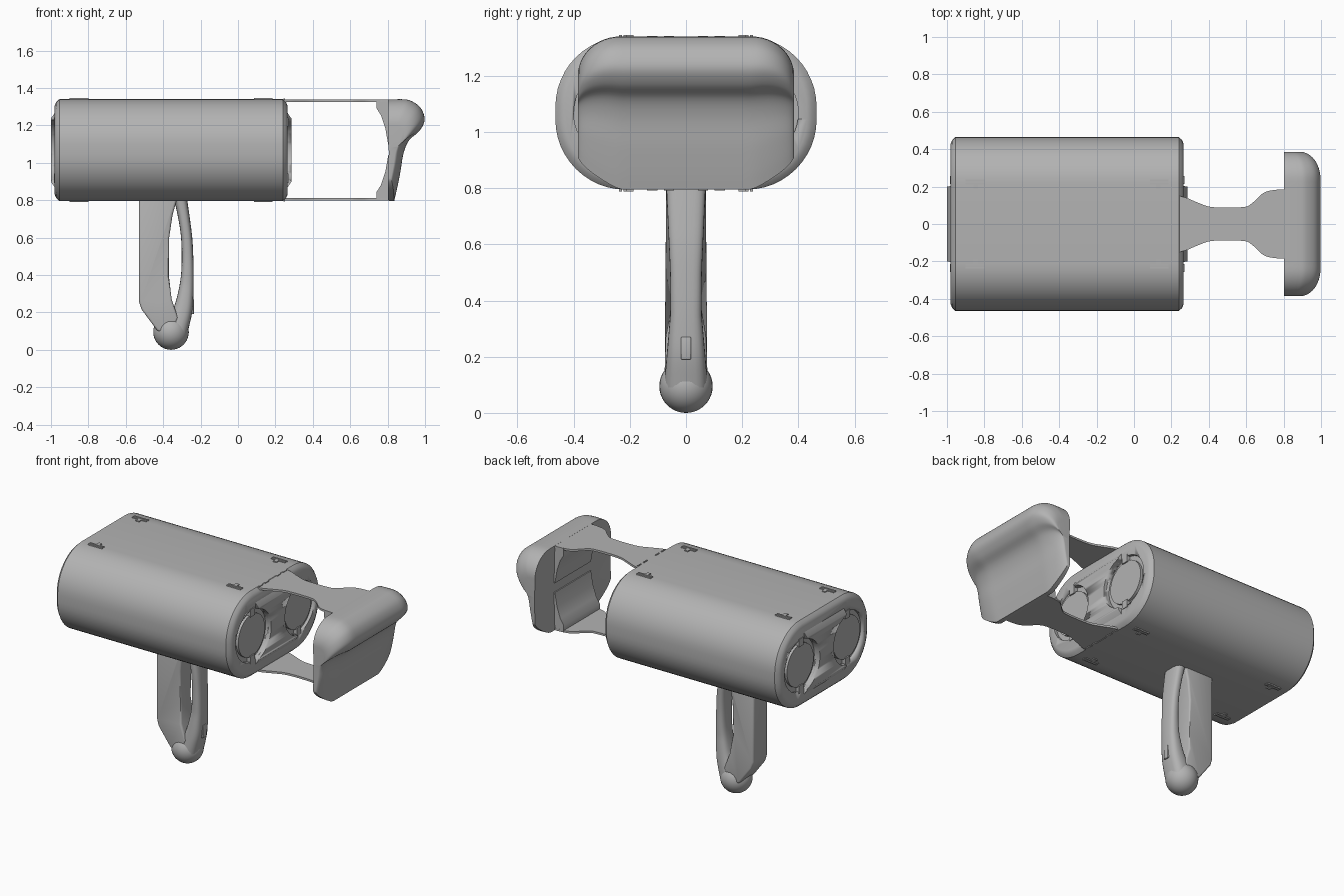
import bpy, bmesh, math
from mathutils import Vector, Matrix

cube = bpy.data.objects.get("Cube")
if cube:
    bpy.data.objects.remove(cube, do_unlink=True)

grey = bpy.data.materials.new("plain grey")
grey.diffuse_color = (0.45, 0.45, 0.45, 1)
grey.use_nodes = True
grey.node_tree.nodes["Principled BSDF"].inputs["Base Color"].default_value = (0.45, 0.45, 0.45, 1)

MID_Z = 1.0675   # centre height of the housing


def finish(name, bm, bevel=0.0, angle=35):
    bmesh.ops.recalc_face_normals(bm, faces=bm.faces)
    me = bpy.data.meshes.new(name)
    bm.to_mesh(me)
    bm.free()
    ob = bpy.data.objects.new(name, me)
    bpy.context.collection.objects.link(ob)
    me.materials.append(grey)
    bpy.ops.object.select_all(action='DESELECT')
    ob.select_set(True)
    bpy.context.view_layer.objects.active = ob
    if bevel:
        mod = ob.modifiers.new("Bevel", 'BEVEL')
        mod.width, mod.segments, mod.limit_method = bevel, 3, 'ANGLE'
        bpy.ops.object.modifier_apply(modifier=mod.name)
    bpy.ops.object.shade_smooth_by_angle(angle=math.radians(angle))
    return ob


def loft(name, rings, bevel=0.0, angle=35):
    """Skin closed rings of equal length and cap both ends."""
    bm = bmesh.new()
    vs = [[bm.verts.new(p) for p in ring] for ring in rings]
    n = len(vs[0])
    for a, b in zip(vs, vs[1:]):
        for i in range(n):
            bm.faces.new((a[i], a[(i + 1) % n], b[(i + 1) % n], b[i]))
    bm.faces.new(vs[0])
    bm.faces.new(vs[-1])
    return finish(name, bm, bevel, angle)


def box(name, x, y, z, bevel=0.0):
    rings = [[(u, y[0], z[0]), (u, y[1], z[0]), (u, y[1], z[1]), (u, y[0], z[1])] for u in x]
    return loft(name, rings, bevel)


def rod_x(name, x0, x1, y, z, r, n=48):
    circle = [(y + r * math.cos(2 * math.pi * i / n), z + r * math.sin(2 * math.pi * i / n)) for i in range(n)]
    return loft(name, [[(x, a, b) for a, b in circle] for x in (x0, x1)])


def smooth(points, steps=6):
    """Catmull-Rom curve through the points."""
    p = [Vector(q) for q in points]
    p = [2 * p[0] - p[1]] + p + [2 * p[-1] - p[-2]]
    out = []
    for a, b, c, d in zip(p, p[1:], p[2:], p[3:]):
        for k in range(steps):
            t = k / steps
            out.append(0.5 * (2 * b + (c - a) * t + (2 * a - 5 * b + 4 * c - d) * t * t
                              + (3 * b - a - 3 * c + d) * t ** 3))
    return out + [p[-2]]


def rounded_ring(x, inset, n=12):
    """Rounded rectangle across the housing at x."""
    r = 0.25 - inset
    ring = []
    for k, (sy, sz) in enumerate(((1, 1), (-1, 1), (-1, -1), (1, -1))):
        for i in range(n + 1):
            a = math.pi / 2 * (k + i / n)
            ring.append((x, sy * 0.215 + r * math.cos(a), MID_Z + sz * 0.0225 + r * math.sin(a)))
    return ring


# Housing with a softened rim at both ends
housing = loft("housing", [rounded_ring(x, i) for x, i in (
    (-0.98, 0.035), (-0.972, 0.016), (-0.955, 0.0), (0.24, 0.0), (0.257, 0.016), (0.265, 0.035))])


def cut(target, cutter):
    cutter.hide_render = True
    bpy.context.view_layer.objects.active = target
    mod = target.modifiers.new("Cut", 'BOOLEAN')
    mod.operation, mod.object, mod.solver = 'DIFFERENCE', cutter, 'EXACT'
    bpy.ops.object.modifier_apply(modifier=mod.name)
    bpy.data.objects.remove(cutter, do_unlink=True)


# End details: raised bridge, round recesses, discs and notch tabs
for side, end, s in (("right", -0.98, -1), ("left", 0.265, 1)):
    bridge = loft(f"{side}_end_bridge", [
        [(end + s * d, y, MID_Z + z) for y, z in ((-w, -h), (w, -h), (w, h), (-w, h))]
        for d, w, h in ((-0.015, 0.205, 0.22), (0.02, 0.2, 0.17))])
    for label, y in (("front", -0.235), ("back", 0.235)):
        for target in (housing, bridge):
            cut(target, rod_x("cutter", end - s * 0.02, end + s * 0.1, y, MID_Z, 0.165))
        rod_x(f"{side}_{label}_disc", end - s * 0.03, end - s * 0.004, y, MID_Z, 0.135)
        for up in (-1, 1):
            z = MID_Z + up * 0.15
            box(f"{side}_{label}_notch_tab", (end - s * 0.03, end + s * 0.004),
                (y - 0.022, y + 0.022), (z - 0.025, z + 0.025))

# Small T-shaped clips, top and bottom
for up in (-1, 1):
    z = MID_Z + up * 0.2725
    zs = (z - 0.006, z + 0.006)
    for sy in (-1, 1):
        for x0, x1, stem in ((-0.9, -0.8, -0.845), (0.085, 0.185, 0.13)):
            for y in (0.217, 0.233):
                box("clip_bar", (x0, x1), (sy * y - 0.005, sy * y + 0.005), zs)
            box("clip_stem", (stem - 0.012, stem + 0.012), sorted((sy * 0.187, sy * 0.22)), zs)

# Waisted straps joining the housing to the rest pad, with end brackets
half = smooth([(0.22, 0.155), (0.28, 0.14), (0.34, 0.115), (0.42, 0.09), (0.58, 0.09),
               (0.63, 0.11), (0.69, 0.165), (0.75, 0.182), (0.83, 0.185)], 4)
outline = [(p.x, p.y) for p in half] + [(p.x, -p.y) for p in reversed(half)]
bracket = [(0.74, 0.268), (0.74, 0.225), (0.765, 0.185), (0.788, 0.115), (0.803, 0.03),
           (0.825, 0.03), (0.825, 0.268)]
for name, up in (("top", 1), ("bottom", -1)):
    loft(f"{name}_strap", [[(x, y, MID_Z + up * d) for x, y in outline] for d in (0.257, 0.27)])
    loft(f"{name}_bracket", [[(x, y, MID_Z + up * d) for x, d in bracket] for y in (-0.183, 0.183)])
    for y in (-0.12, -0.06, 0.06, 0.12):
        box(f"{name}_strap_slot_rib", (0.243, 0.25), (y - 0.018, y + 0.018),
            sorted((MID_Z + up * 0.26, MID_Z + up * 0.275)))

# Rest pad: thick brow above, thin plate below, tapering to the sides
front = smooth([(0.835, 0.795), (0.85, 0.86), (0.868, 0.95), (0.885, 1.05), (0.915, 1.12), (0.97, 1.17),
                (0.998, 1.23), (0.975, 1.295), (0.92, 1.333), (0.87, 1.34)], 5)
back = smooth([(0.803, 1.338), (0.806, 1.2), (0.81, 1.06), (0.806, 0.92), (0.803, 0.797)], 3)
profile = [(p.x, p.y) for p in front + back]
rings = []
for i in range(41):
    y = 0.385 * math.sin(math.pi / 2 * (i - 20) / 20)
    t = max(0.0, (abs(y) - 0.235) / 0.15)
    c = 1 - math.sqrt(max(0.0, 1 - t * t))
    top, bottom = 1.34 - 0.14 * c, 0.795 + 0.12 * (0.6 * t + 0.4 * c)
    depth = 1 - 0.55 * c
    rings.append([(0.803 + (x - 0.803) * depth, y,
                   bottom + (z - 0.795) / 0.545 * (top - bottom)) for x, z in profile])
loft("rest_pad", rings, angle=40)

# Straight front grip with a slanted foot
grip = [(-0.53, 0.81), (-0.53, 0.26), (-0.515, 0.215), (-0.43, 0.1), (-0.36, 0.08),
        (-0.32, 0.17), (-0.355, 0.27), (-0.37, 0.4), (-0.368, 0.6), (-0.35, 0.72), (-0.325, 0.81)]


def grip_width(z):
    return 0.056 + 0.014 * max(0, (z - 0.5) / 0.3) + 0.02 * max(0, min(1, (0.34 - z) / 0.1))


loft("grip", [[(x, s * grip_width(z), z) for x, z in grip] for s in (-1, 1)], bevel=0.012)

# Bowed guard: oval sections from the housing down to the bulb
guard = smooth([(-0.308, 0.035, 0.81), (-0.288, 0.031, 0.7), (-0.273, 0.03, 0.58), (-0.27, 0.033, 0.42),
                (-0.28, 0.042, 0.3), (-0.3, 0.055, 0.2), (-0.345, 0.075, 0.09)], 5)
rings = []
for x, r, z in guard:
    w = 0.056 + 0.014 * max(0, (z - 0.5) / 0.3) + 0.022 * max(0, min(1, (0.35 - z) / 0.25))
    ring = []
    for i in range(24):
        a = 2 * math.pi * i / 24
        c, s = math.cos(a), math.sin(a)
        ring.append((x + r * math.copysign(abs(c) ** 0.8, c), w * math.copysign(abs(s) ** 0.6, s), z))
    rings.append(ring)
loft("grip_guard", rings)

# Round bulb and small latch at the foot of the grip
bm = bmesh.new()
bmesh.ops.create_uvsphere(bm, u_segments=32, v_segments=20, radius=0.095,
                          matrix=Matrix.Translation((-0.358, 0, 0.095)))
finish("grip_bulb", bm)
box("grip_latch", (-0.27, -0.236), (-0.018, 0.018), (0.19, 0.27), bevel=0.004)
